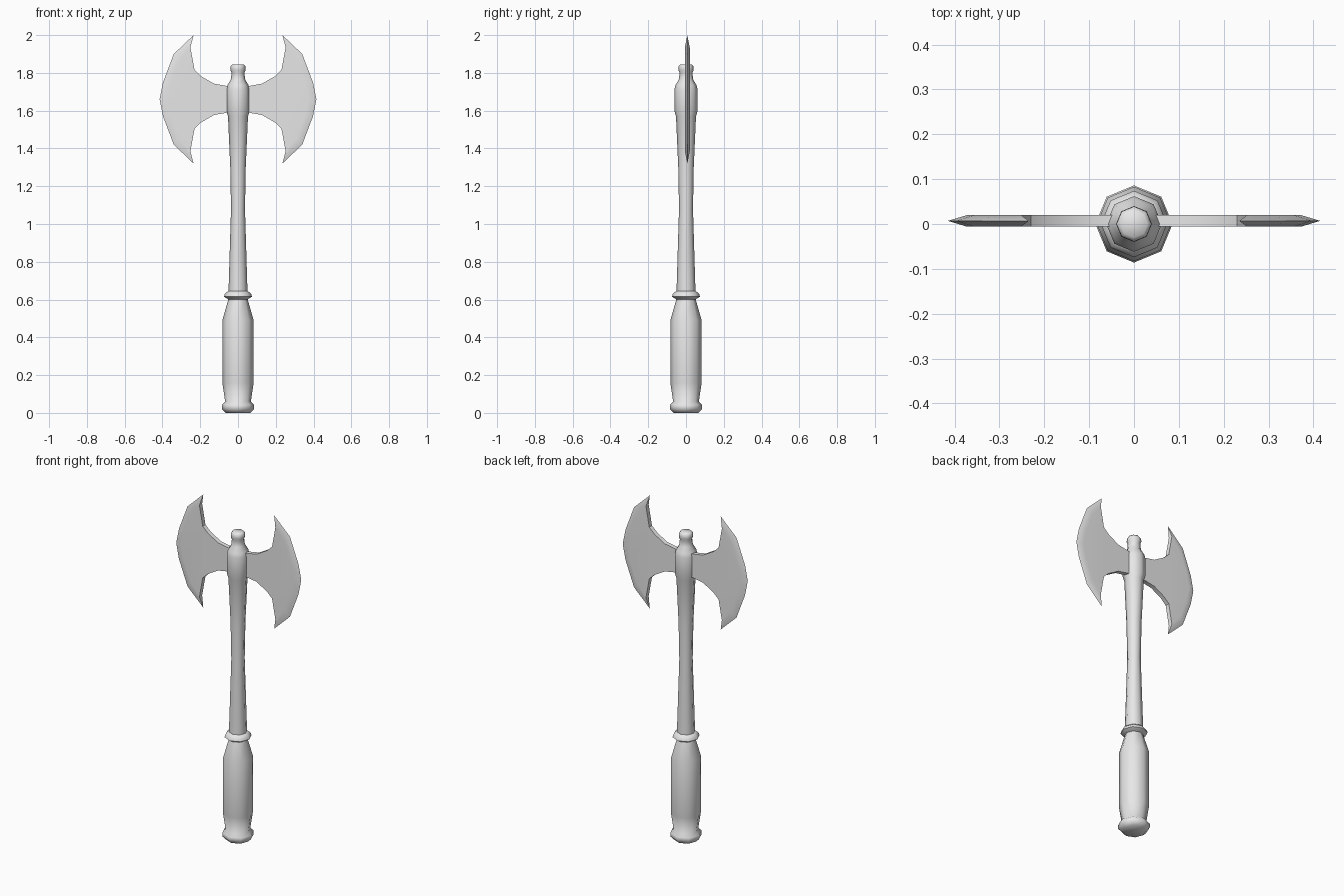
import bpy, bmesh, math

cube = bpy.data.objects.get("Cube")
if cube:
    bpy.data.objects.remove(cube, do_unlink=True)

grey = bpy.data.materials.new("light_grey")
grey.use_nodes = True
colour = (0.8, 0.8, 0.8, 1)
grey.diffuse_color = colour
grey.node_tree.nodes["Principled BSDF"].inputs["Base Color"].default_value = colour


def finish(bm, name, angle):
    """Turn a bmesh into a smooth-shaded object with crisp sharp edges."""
    bmesh.ops.recalc_face_normals(bm, faces=bm.faces)
    mesh = bpy.data.meshes.new(name)
    bm.to_mesh(mesh)
    bm.free()
    mesh.materials.append(grey)
    obj = bpy.data.objects.new(name, mesh)
    bpy.context.collection.objects.link(obj)
    bpy.ops.object.select_all(action='DESELECT')
    obj.select_set(True)
    bpy.context.view_layer.objects.active = obj
    bpy.ops.object.shade_smooth_by_angle(angle=math.radians(angle))
    return obj


def lathe(name, profile, sides=8):
    """Closed turned part from (radius, height) pairs."""
    bm = bmesh.new()
    rings = []
    for r, z in profile:
        turns = [math.tau * i / sides for i in range(sides)]
        rings.append([bm.verts.new((r * math.cos(a), r * math.sin(a), z)) for a in turns])
    for low, high in zip(rings, rings[1:]):
        for i in range(sides):
            j = (i + 1) % sides
            bm.faces.new((low[i], low[j], high[j], high[i]))
    bm.faces.new(rings[0])
    bm.faces.new(rings[-1])
    return finish(bm, name, 60)


# Turned handle parts
lathe("grip", [(.066, 0), (.086, .02), (.086, .043), (.068, .06), (.083, .16),
               (.083, .49), (.05, .605)])
lathe("collar", [(.05, .6), (.074, .615), (.07, .63), (.052, .645)])
lathe("shaft", [(.05, .6), (.05, .65), (.037, 1.08), (.041, 1.3), (.053, 1.57),
                (.062, 1.6), (.062, 1.71), (.056, 1.735), (.038, 1.765),
                (.034, 1.8), (.04, 1.815), (.039, 1.835), (.03, 1.845)])

# Axe blade: upper half outlines as (x, height above the blade's middle)
MID_Z, MID_Y, HALF = 1.66, .007, .013
inner = [(0, .07), (.055, .07), (.127, .083), (.195, .122), (.23, .155), (.252, .275)]
ridge = [(.312, .205), (.355, .088), (.372, 0)]
tip = (.235, .34)
edge = [(.34, .24), (.397, .09), (.415, 0)]


def mirrored(points):
    """Continue an upper outline that ends at the middle into the lower half."""
    return points + [(x, -z) for x, z in reversed(points) if z]


def blade(name, side):
    bm = bmesh.new()

    def vert(p, y):
        return bm.verts.new((side * p[0], MID_Y + y, MID_Z + p[1]))

    # Flat cheeks, front and back
    body = mirrored(inner + ridge)
    front = [vert(p, -HALF) for p in body]
    back = [vert(p, HALF) for p in body]
    bm.faces.new(front)
    bm.faces.new(back)

    # Concave walls and butt end
    notch = len(inner) - 1
    count = len(body)
    for i in list(range(notch)) + list(range(count - notch - 1, count)):
        j = (i + 1) % count
        bm.faces.new((front[i], front[j], back[j], back[i]))

    # Sharpened bevel from the cheeks to the cutting edge
    rim = [vert(p, 0) for p in mirrored([tip] + edge)]
    for cheek in (front, back):
        for k in range(len(rim) - 1):
            a = notch + k
            bm.faces.new((cheek[a], cheek[a + 1], rim[k + 1], rim[k]))
    for corner, point in ((notch, rim[0]), (count - notch - 1, rim[-1])):
        bm.faces.new((front[corner], back[corner], point))

    obj = finish(bm, name, 35)
    weighted = obj.modifiers.new("flat_cheeks", 'WEIGHTED_NORMAL')
    weighted.keep_sharp = True


blade("left_blade", 1)
blade("right_blade", -1)
